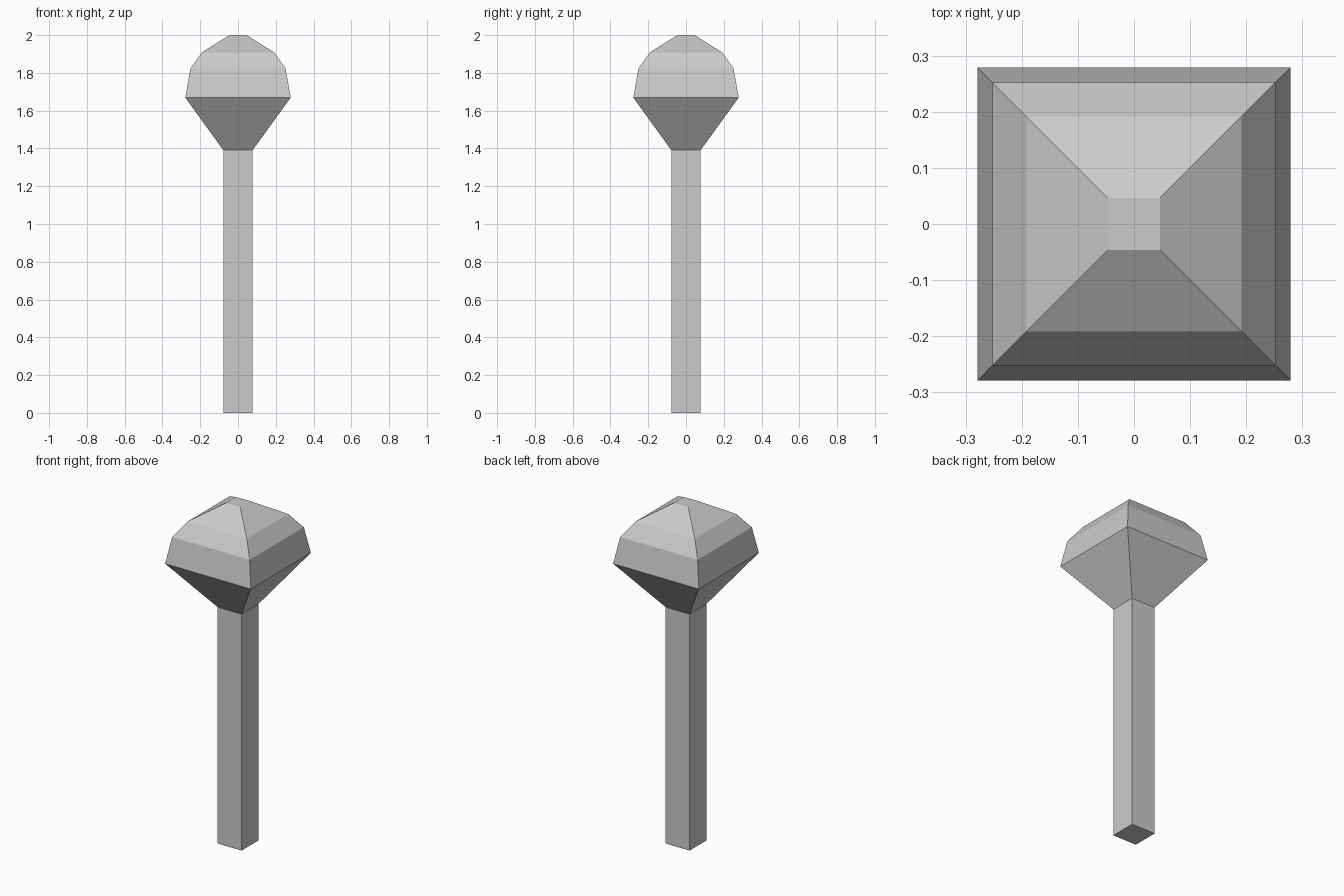
import bpy, bmesh

if "Cube" in bpy.data.objects:
    bpy.data.objects.remove(bpy.data.objects["Cube"])


def square_loft(name, levels, cap_bottom=False, cap_top=False):
    """Stack square rings given as (z, half width) and skin them."""
    bm = bmesh.new()
    rings = [[bm.verts.new((sx * h, sy * h, z))
              for sx, sy in ((-1, -1), (1, -1), (1, 1), (-1, 1))]
             for z, h in levels]
    for low, high in zip(rings, rings[1:]):
        for i in range(4):
            j = (i + 1) % 4
            bm.faces.new((low[i], low[j], high[j], high[i]))
    if cap_bottom:
        bm.faces.new(rings[0][::-1])
    if cap_top:
        bm.faces.new(rings[-1])
    mesh = bpy.data.meshes.new(name)
    bm.to_mesh(mesh)
    bm.free()
    obj = bpy.data.objects.new(name, mesh)
    bpy.context.collection.objects.link(obj)
    return obj


# Square post, open where it meets the head
square_loft("post", [(0, 0.078), (1.391, 0.078)], cap_bottom=True)

# Faceted head: flared underside and stepped dome with a small flat top
square_loft("head", [(1.391, 0.078), (1.669, 0.279), (1.823, 0.252),
                     (1.908, 0.192), (2.0, 0.046)], cap_top=True)
